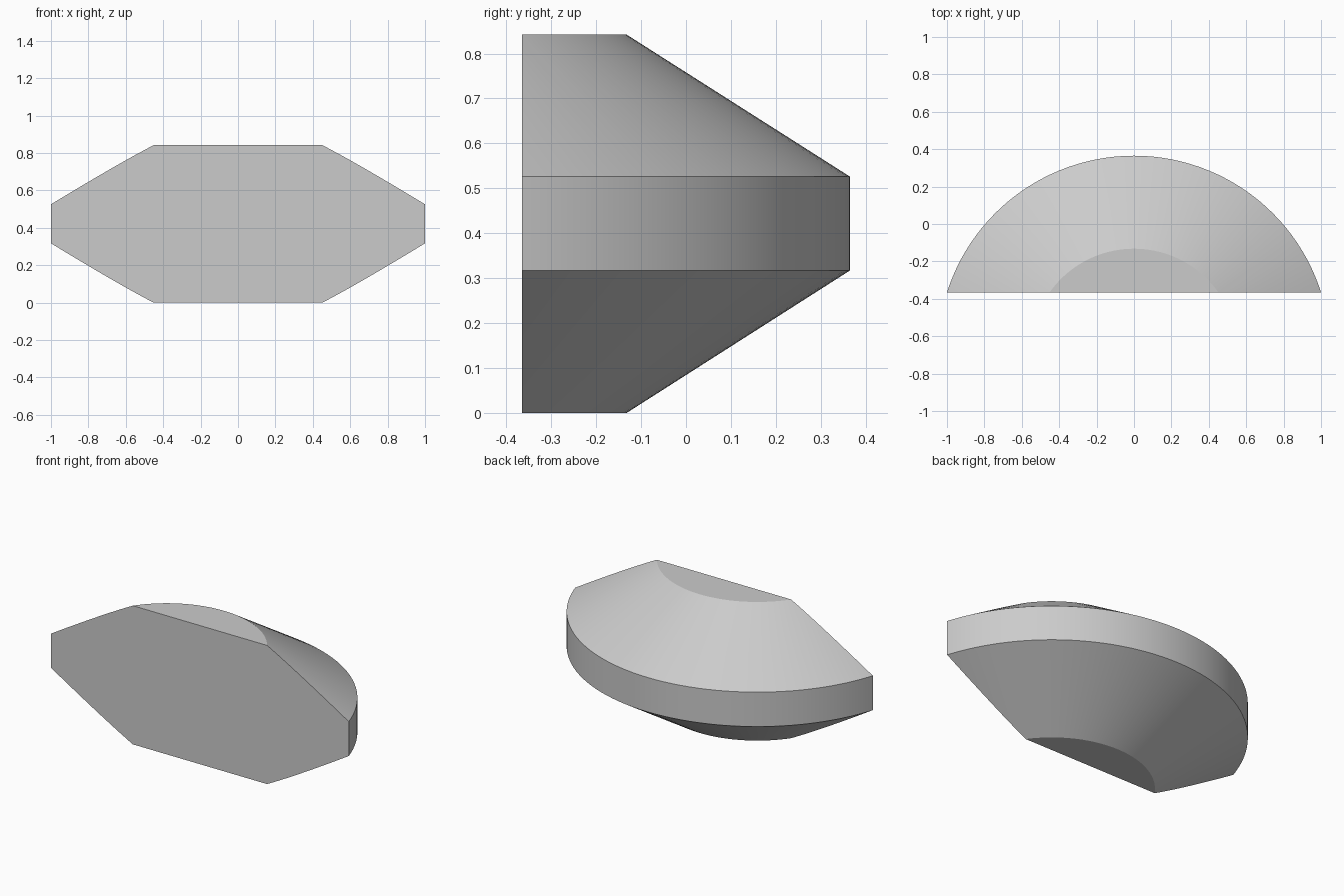
import bpy, bmesh, math

cube = bpy.data.objects.get("Cube")
if cube:
    bpy.data.objects.remove(cube, do_unlink=True)

SEGMENTS = 128
AXIS_Y = -0.685
FRONT_Y = -0.365
PROFILE = [(0.553, 0.0), (1.05, 0.317), (1.05, 0.526), (0.553, 0.842)]

grey = bpy.data.materials.new("light grey")
grey.use_nodes = True
colour = (0.6, 0.6, 0.6, 1)
grey.diffuse_color = colour
grey.node_tree.nodes["Principled BSDF"].inputs["Base Color"].default_value = colour

# Revolve the bevelled rim profile around the upright axis
bm = bmesh.new()
rings = []
for radius, z in PROFILE:
    angles = [math.tau * i / SEGMENTS for i in range(SEGMENTS)]
    rings.append([bm.verts.new((radius * math.cos(a), AXIS_Y + radius * math.sin(a), z))
                  for a in angles])
for low, high in zip(rings, rings[1:]):
    for i in range(SEGMENTS):
        j = (i + 1) % SEGMENTS
        bm.faces.new((low[i], low[j], high[j], high[i]))
bm.faces.new(rings[0][::-1])
bm.faces.new(rings[-1])

# Slice off the front and cap it with a flat face
cut = bmesh.ops.bisect_plane(bm, geom=bm.verts[:] + bm.edges[:] + bm.faces[:],
                             plane_co=(0, FRONT_Y, 0), plane_no=(0, -1, 0),
                             clear_outer=True)
edges = [e for e in cut["geom_cut"] if isinstance(e, bmesh.types.BMEdge)]
bmesh.ops.contextual_create(bm, geom=edges)
bmesh.ops.recalc_face_normals(bm, faces=bm.faces[:])

mesh = bpy.data.meshes.new("disc_segment")
bm.to_mesh(mesh)
bm.free()
mesh.materials.append(grey)
segment = bpy.data.objects.new("disc_segment", mesh)
bpy.context.collection.objects.link(segment)

# Smooth the curved bands, keep the rims sharp
bpy.ops.object.select_all(action="DESELECT")
segment.select_set(True)
bpy.context.view_layer.objects.active = segment
bpy.ops.object.shade_smooth_by_angle(angle=math.radians(20))
